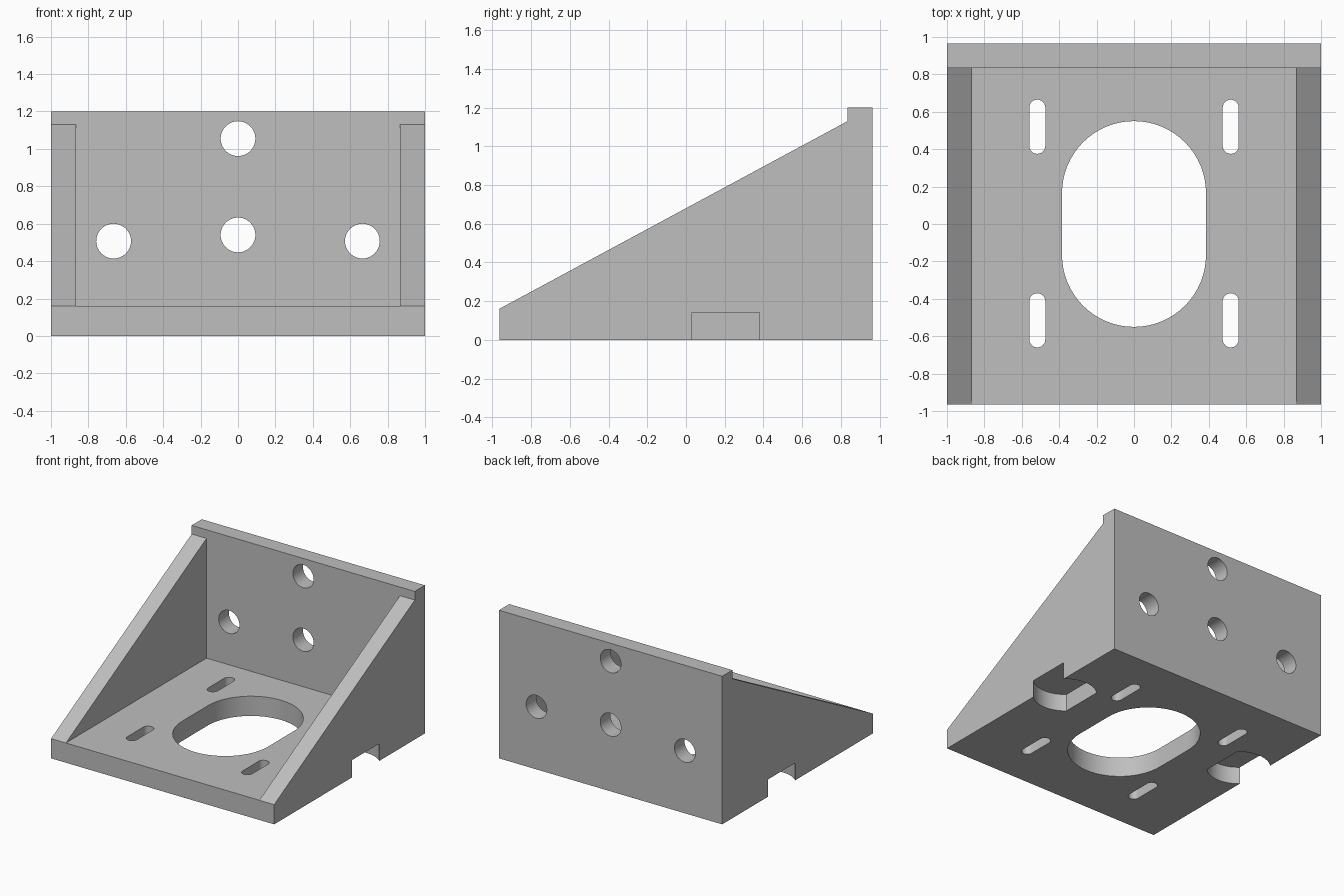
import bpy, bmesh
from math import pi, sin, cos, asin
from mathutils import Vector

cube = bpy.data.objects.get("Cube")
if cube:
    bpy.data.objects.remove(cube, do_unlink=True)

grey = bpy.data.materials.new("plain grey")
grey.use_nodes = True
colour = (0.52, 0.52, 0.52, 1)
grey.diffuse_color = colour
grey.node_tree.nodes["Principled BSDF"].inputs["Base Color"].default_value = colour


def prism(name, points, along):
    """Extrude a closed outline of 3D points by a vector."""
    bm = bmesh.new()
    face = bm.faces.new([bm.verts.new(p) for p in points])
    ext = bmesh.ops.extrude_face_region(bm, geom=[face])
    verts = [g for g in ext["geom"] if isinstance(g, bmesh.types.BMVert)]
    bmesh.ops.translate(bm, verts=verts, vec=Vector(along))
    bmesh.ops.recalc_face_normals(bm, faces=bm.faces)
    mesh = bpy.data.meshes.new(name)
    bm.to_mesh(mesh)
    bm.free()
    mesh.materials.append(grey)
    obj = bpy.data.objects.new(name, mesh)
    bpy.context.collection.objects.link(obj)
    return obj


def arc(cx, cy, r, start, end, n):
    return [(cx + r * cos(start + (end - start) * i / n),
             cy + r * sin(start + (end - start) * i / n)) for i in range(n + 1)]


def cut(cutter):
    """Subtract a cutter from the bracket, then discard it."""
    cutter.hide_render = True
    mod = bracket.modifiers.new("cut", "BOOLEAN")
    mod.operation = "DIFFERENCE"
    mod.solver = "EXACT"
    mod.object = cutter
    bpy.ops.object.modifier_apply(modifier=mod.name)
    bpy.data.objects.remove(cutter, do_unlink=True)


def cut_floor(name, outline, bottom=-0.1, top=0.3):
    cut(prism(name, [(x, y, bottom) for x, y in outline], (0, 0, top - bottom)))


def slot(cx, cy, r, half_length, n):
    """Outline of a round-ended slot running along y."""
    straight = half_length - r
    return (arc(cx, cy + straight, r, 0, pi, n)
            + arc(cx, cy - straight, r, pi, 2 * pi, n))


# Side profile: sloping ribs rising to the back wall
front, back, wall, floor = -0.965, 0.965, 0.835, 0.16
profile = [(front, 0), (back, 0), (back, 1.2), (wall, 1.2), (wall, 1.13), (front, floor)]
bracket = prism("angle_bracket", [(-1, y, z) for y, z in profile], (2, 0, 0))
bpy.context.view_layer.objects.active = bracket
bracket.select_set(True)

# Open space between the ribs, above the floor
rib = 0.867
cut_floor("pocket", [(-rib, -1.2), (rib, -1.2), (rib, wall), (-rib, wall)], floor, 1.5)

# Large oval opening and four mounting slots in the floor
cut_floor("oval_opening", slot(0, 0, 0.385, 0.55, 32))
for x in (-0.517, 0.517):
    for y in (-0.515, 0.52):
        cut_floor("mounting_slot", slot(x, y, 0.043, 0.145, 12))

# Round holes through the back wall
for x, z in ((0, 1.055), (0, 0.54), (-0.665, 0.507), (0.665, 0.507)):
    ring = arc(x, z, 0.093, 0, 2 * pi, 40)[:-1]
    cut(prism("bolt_hole", [(px, 0.7, pz) for px, pz in ring], (0, 0.5, 0)))

# Shallow notches with bowed ends, under both sides
cx, cy, r, half = 0.84, 0.205, 0.237, 0.175
a = asin(half / r)
for side in (-1, 1):
    outline = (arc(cx, cy, r, a, pi - a, 16) + arc(cx, cy, r, pi + a, 2 * pi - a, 16)
               + [(1.2, cy - half), (1.2, cy + half)])
    cut_floor("side_notch", [(side * x, y) for x, y in outline], -0.1, 0.14)

bpy.ops.object.shade_smooth_by_angle(angle=pi / 6)
